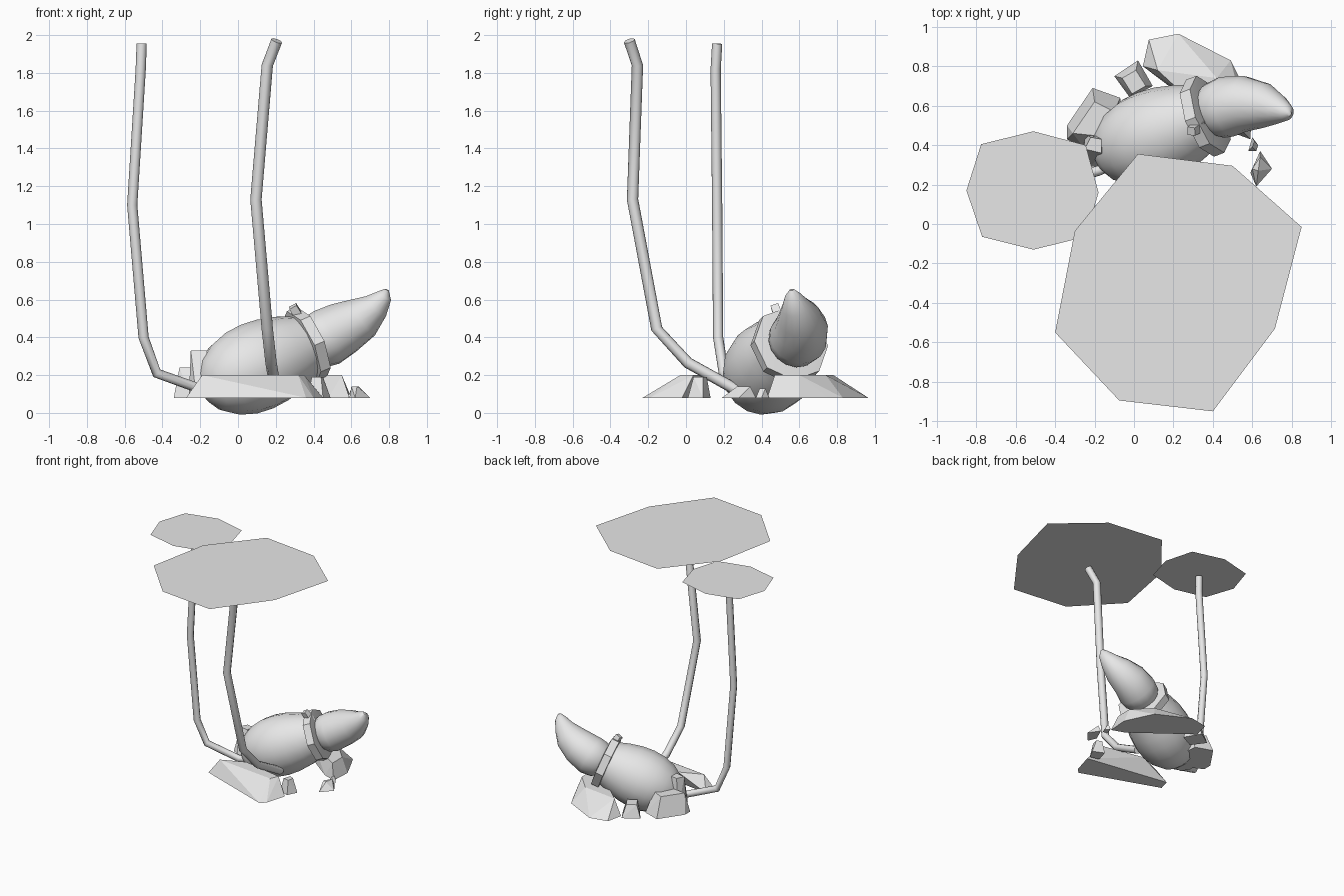
import bpy, bmesh, math
from mathutils import Vector

cube = bpy.data.objects.get("Cube")
if cube:
    bpy.data.objects.remove(cube, do_unlink=True)

GREY = (0.8, 0.8, 0.8, 1)
mat = bpy.data.materials.new("light grey")
mat.use_nodes = True
mat.diffuse_color = GREY
mat.node_tree.nodes["Principled BSDF"].inputs["Base Color"].default_value = GREY


def finish(name, bm, smooth=None):
    bmesh.ops.recalc_face_normals(bm, faces=bm.faces)
    mesh = bpy.data.meshes.new(name)
    bm.to_mesh(mesh)
    bm.free()
    mesh.materials.append(mat)
    obj = bpy.data.objects.new(name, mesh)
    bpy.context.collection.objects.link(obj)
    if smooth:
        bpy.ops.object.select_all(action='DESELECT')
        obj.select_set(True)
        bpy.context.view_layer.objects.active = obj
        bpy.ops.object.shade_smooth_by_angle(angle=math.radians(smooth))
    return obj


def tube(name, path, radii, sides, smooth=50):
    """Rings of varying radius swept along a path, carried without twist."""
    bm = bmesh.new()
    pts = [Vector(p) for p in path]
    rings, side, last = [], None, None
    for i, p in enumerate(pts):
        t = (pts[min(i + 1, len(pts) - 1)] - pts[max(i - 1, 0)]).normalized()
        if side is None:
            side = t.orthogonal().normalized()
        else:
            side = last.rotation_difference(t) @ side
        last = t
        up = t.cross(side)
        angles = [math.tau * k / sides for k in range(sides)]
        rings.append([bm.verts.new(p + radii[i] * (side * math.cos(a) + up * math.sin(a)))
                      for a in angles])
    for a, b in zip(rings, rings[1:]):
        for k in range(sides):
            n = (k + 1) % sides
            bm.faces.new((a[k], a[n], b[n], b[k]))
    bm.faces.new(rings[0])
    bm.faces.new(rings[-1])
    return finish(name, bm, smooth)


def rock(name, bottom, top, height, base=0.08):
    """Faceted stone: hull between a ground outline and a smaller top outline."""
    bm = bmesh.new()
    for outline, z in ((bottom, base), (top, height)):
        for x, y in outline:
            bm.verts.new((x, y, z))
    bmesh.ops.convex_hull(bm, input=bm.verts)
    return finish(name, bm)


def pad(name, outline, z):
    bm = bmesh.new()
    face = bm.faces.new([bm.verts.new((x, y, z)) for x, y in outline])
    obj = finish(name, bm)
    if obj.data.polygons[0].normal.z < 0:
        obj.data.flip_normals()


# Floating leaves
pad("large_leaf_pad", [(-.30, -.035), (-.40, -.55), (-.075, -.895), (.40, -.95),
                       (.715, -.53), (.85, -.015), (.50, .295), (.02, .355)], 2.0)
pad("small_leaf_pad", [(-.51, .47), (-.775, .405), (-.85, .17), (-.77, -.065),
                       (-.51, -.13), (-.245, -.065), (-.18, .16), (-.245, .40)], 1.975)

# Stems
path = [(.205, -.30, 1.97), (.155, -.257, 1.84), (.095, -.283, 1.13),
        (.155, -.155, .445), (.175, .01, .265), (.2, .28, .115)]
tube("large_stem", path, [.03] * len(path), 8)
path = [(-.51, .165, 1.955), (-.515, .157, 1.82), (-.56, .165, 1.10),
        (-.50, .17, .40), (-.43, .20, .21), (-.18, .27, .12), (-.05, .33, .12)]
tube("small_stem", path, [.027] * len(path), 8)

# Bulb body swept along its tilted axis
tail, collar = Vector((-.17, .34, .13)), Vector((.37, .55, .36))
profile = [(-.03, .03), (0, .085), (.07, .145), (.2, .2), (.35, .23), (.5, .238),
           (.65, .23), (.82, .205), (1, .165)]
tube("bulb_body", [tail.lerp(collar, t) for t, r in profile],
     [r for t, r in profile], 16)

# Collar band with a peg on its upper edge
axis = (collar - tail).normalized()
tube("collar", [collar + axis * d for d in (-.045, -.04, .02, .025)],
     [.17, .208, .208, .16], 8, smooth=15)
tube("collar_peg", [(.34, .50, .48), (.29, .47, .565)], [.035, .03], 4, smooth=15)

# Curved pointed shoot
tube("shoot", [(.38, .56, .36), (.41, .573, .375), (.47, .595, .40), (.56, .61, .45),
               (.66, .60, .505), (.73, .58, .565), (.775, .565, .62), (.787, .56, .652)],
     [.12, .145, .155, .142, .115, .075, .042, .012], 16)

# Stones around the bulb
rock("front_stone", [(-.275, 0), (.36, -.23), (.40, -.19), (.45, -.02), (-.25, .09)],
     [(-.19, .03), (.32, -.03), (.35, .04), (0, .11)], .2)
rock("back_stone", [(.045, .8), (.075, .935), (.225, .965), (.49, .83), (.53, .75),
                    (.6, .6), (.59, .43), (.48, .47)],
     [(.12, .78), (.42, .74), (.55, .6), (.55, .47), (.25, .66)], .2)
rock("right_stone", [(-.34, .43), (-.34, .5), (-.21, .69), (-.07, .64), (-.05, .42),
                     (-.25, .38)],
     [(-.31, .46), (-.2, .62), (-.1, .57), (-.12, .44)], .24)
rock("upper_right_stone", [(-.26, .36), (-.25, .46), (-.12, .46), (-.12, .3), (-.22, .29)],
     [(-.25, .38), (-.22, .44), (-.165, .43), (-.165, .36)], .33)
rock("back_pebble", [(-.1, .75), (.02, .83), (.095, .7), (-.02, .64)],
     [(-.06, .74), (.01, .78), (.06, .7), (-.01, .66)], .18)
rock("front_pebble", [(.37, .03), (.45, .01), (.49, .09), (.40, .13)],
     [(.39, .05), (.44, .04), (.45, .09), (.41, .11)], .19)
rock("left_pebble", [(.59, .26), (.62, .19), (.70, .28), (.64, .37)],
     [(.60, .28), (.63, .27), (.64, .34)], .14)
rock("tiny_left_pebble", [(.58, .37), (.62, .37), (.63, .40), (.60, .44)],
     [(.60, .39), (.61, .42)], .13)
